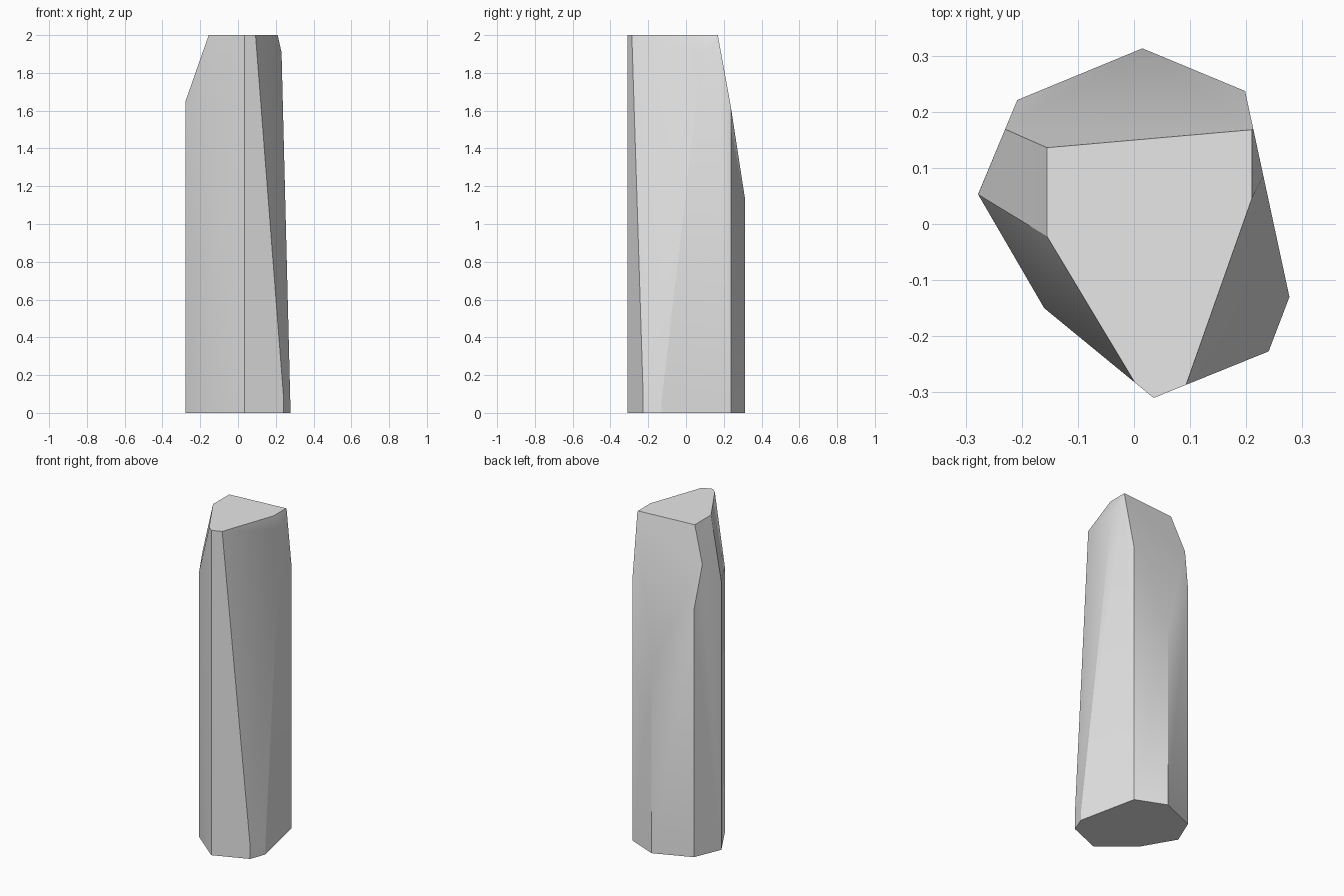
import bpy, bmesh, math
from mathutils import Vector

cube = bpy.data.objects.get("Cube")
if cube:
    bpy.data.objects.remove(cube, do_unlink=True)

HEIGHT = 2.0

# Stone material
stone = bpy.data.materials.new("light_grey_stone")
stone.use_nodes = True
GREY = (0.8, 0.8, 0.8, 1)
stone.diffuse_color = GREY
stone.node_tree.nodes["Principled BSDF"].inputs["Base Color"].default_value = GREY

# Footprint of the pillar, counter-clockwise from the back corner
footprint = [(0.015, 0.313), (-0.208, 0.221), (-0.278, 0.053), (-0.16, -0.15),
             (0.035, -0.31), (0.24, -0.227), (0.277, -0.13), (0.198, 0.237)]

# Chipped facets: two points of the facet's top edge (outside on the right) and its steepness
facets = [
    ((0.21, 0.168), (-0.155, 0.136), 5.39),   # back
    ((-0.155, 0.136), (-0.155, -0.022), 2.85),  # right side
    ((-0.155, -0.022), (0.003, -0.285), 5.24),  # front right corner
    ((0.093, -0.286), (0.21, 0.045), 16.0),   # long front left facet
    ((0.21, 0.045), (0.21, 0.168), 4.5),      # small left chip
]


def chip(bm, a, b, steepness):
    """Slice off everything outside a sloping plane and close the cut."""
    edge = Vector((b[0] - a[0], b[1] - a[1], 0)).normalized()
    normal = Vector((edge.y, -edge.x, 1 / steepness)).normalized()
    cut = bmesh.ops.bisect_plane(
        bm, geom=bm.verts[:] + bm.edges[:] + bm.faces[:], dist=1e-5,
        plane_co=(a[0], a[1], HEIGHT), plane_no=normal, clear_outer=True)
    rim = [e for e in cut["geom_cut"] if isinstance(e, bmesh.types.BMEdge)]
    bmesh.ops.holes_fill(bm, edges=[e for e in rim if e.is_boundary], sides=0)


# Extrude the footprint, then chip its top
bm = bmesh.new()
base = bm.faces.new([bm.verts.new((x, y, 0)) for x, y in footprint])
top = bmesh.ops.extrude_face_region(bm, geom=[base], use_keep_orig=True)
bmesh.ops.translate(bm, vec=(0, 0, HEIGHT),
                    verts=[v for v in top["geom"] if isinstance(v, bmesh.types.BMVert)])
for a, b, steepness in facets:
    chip(bm, a, b, steepness)
bmesh.ops.remove_doubles(bm, verts=bm.verts[:], dist=0.004)
bmesh.ops.recalc_face_normals(bm, faces=bm.faces[:])

mesh = bpy.data.meshes.new("stone_pillar")
bm.to_mesh(mesh)
bm.free()
mesh.materials.append(stone)
pillar = bpy.data.objects.new("stone_pillar", mesh)
bpy.context.collection.objects.link(pillar)

# Soft shading across shallow creases
bpy.ops.object.select_all(action="DESELECT")
pillar.select_set(True)
bpy.context.view_layer.objects.active = pillar
bpy.ops.object.shade_smooth_by_angle(angle=math.radians(30))
